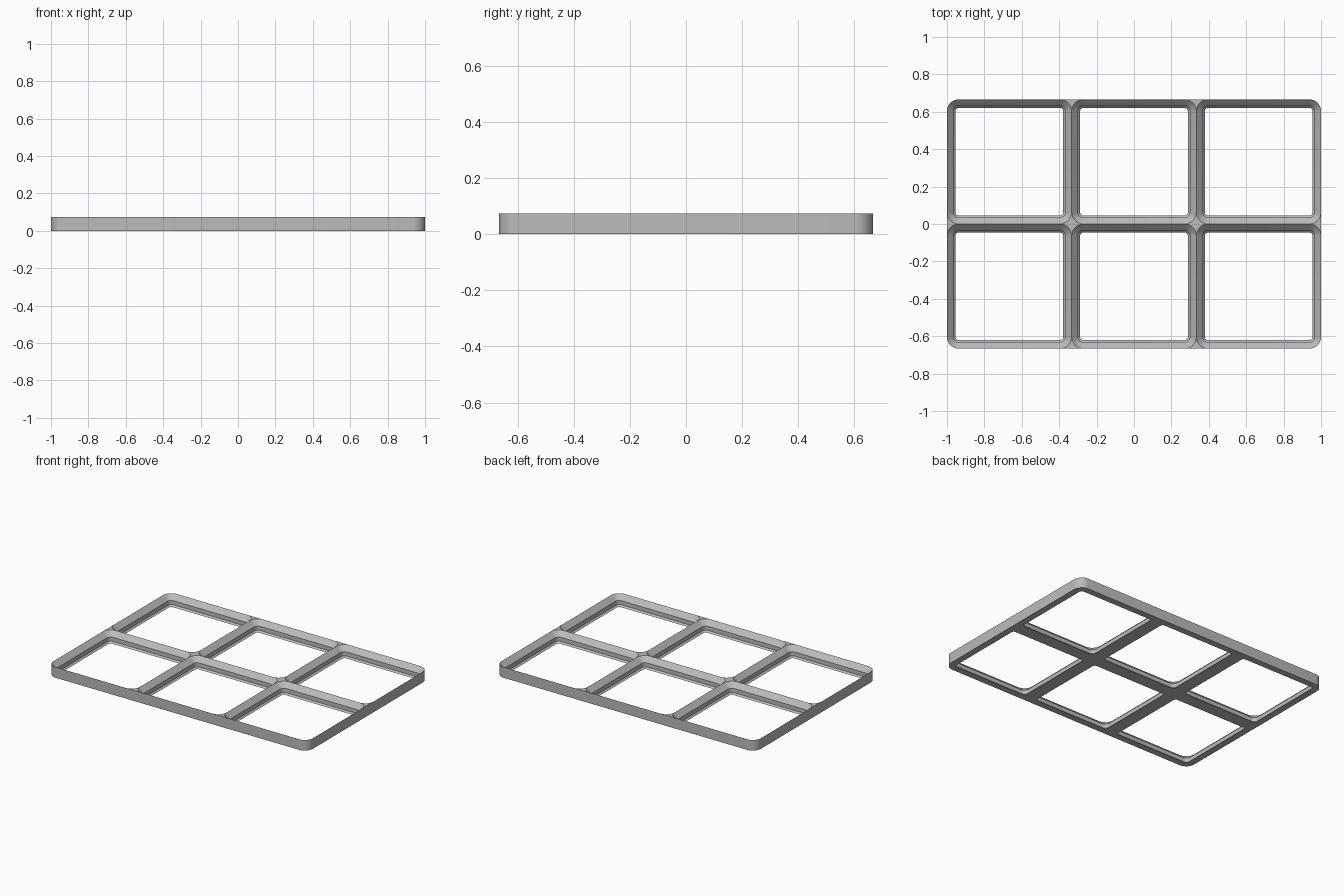
import bpy, bmesh, math

if "Cube" in bpy.data.objects:
    bpy.data.objects.remove(bpy.data.objects["Cube"])

CELL = 2 / 3                 # grid pitch
U = CELL / 42                # profile unit
H = 4.65 * U                 # plate height
R = 4 * U                    # corner radius at the top of each pocket
SEG = 8                      # segments per corner arc
COLS, ROWS = 3, 2
HX, HY = COLS * CELL / 2, ROWS * CELL / 2

# pocket wall profile: (inset, height), rim to floor opening
PROFILE = [(0, H), (2.15 * U, 2.5 * U), (2.15 * U, 0.7 * U), (2.85 * U, 0)]

bm = bmesh.new()
cache = {}


def vert(p):
    key = tuple(round(c, 5) for c in p)
    if key not in cache:
        cache[key] = bm.verts.new(p)
    return cache[key]


def face(points):
    vs = list(dict.fromkeys(vert(p) for p in points))
    if len(vs) > 2 and bm.faces.get(vs) is None:
        bm.faces.new(vs)


def loop(cx, cy, inset, z, square=lambda x, y: False):
    """Rounded square; corners chosen by `square` collapse to one point."""
    pts, half = [], CELL / 2 - inset
    for k, (sx, sy) in enumerate([(1, 1), (-1, 1), (-1, -1), (1, -1)]):
        r = 0 if square(cx + sx * half, cy + sy * half) else R - inset
        for i in range(SEG + 1):
            a = math.pi / 2 * (k + i / SEG)
            pts.append((cx + sx * (half - r) + r * math.cos(a),
                        cy + sy * (half - r) + r * math.sin(a), z))
    return pts


def bridge(a, b, keep=lambda i, j: True):
    for i in range(len(a)):
        j = (i + 1) % len(a)
        if keep(i, j):
            face([a[i], a[j], b[j], b[i]])


def inner_corner(x, y):
    return not (abs(abs(x) - HX) < 1e-4 and abs(abs(y) - HY) < 1e-4)


for c in range(COLS):
    for r in range(ROWS):
        cx, cy = (c + 0.5) * CELL - HX, (r + 0.5) * CELL - HY
        rings = [loop(cx, cy, d, z) for d, z in PROFILE]
        low = loop(cx, cy, 0, 0, inner_corner)
        top = loop(cx, cy, 0, H, inner_corner)

        # outer wall exists only along the plate border
        def on_border(i, j):
            x, y = (low[i][0] + low[j][0]) / 2, (low[i][1] + low[j][1]) / 2
            in_corner = abs(x) > HX - R and abs(y) > HY - R
            return in_corner or abs(abs(x) - HX) < 1e-4 or abs(abs(y) - HY) < 1e-4

        bridge(low, top, on_border)      # outer wall
        # flat tips where pocket corners meet, as fans from the cell corner
        for k in range(4):
            for i in range(k * (SEG + 1), k * (SEG + 1) + SEG):
                face([top[i], top[i + 1], rings[0][i + 1], rings[0][i]])
        # split rim edges so walls match the pocket corners
        for a, b in zip(rings, rings[1:]):
            bridge(a, b)                 # stepped pocket wall
        bridge(rings[-1], low)           # underside

bmesh.ops.recalc_face_normals(bm, faces=bm.faces[:])
mesh = bpy.data.meshes.new("grid_baseplate")
bm.to_mesh(mesh)
bm.free()
plate = bpy.data.objects.new("grid_baseplate", mesh)
bpy.context.collection.objects.link(plate)

grey = bpy.data.materials.new("plain grey")
grey.diffuse_color = (0.5, 0.5, 0.5, 1)
grey.use_nodes = True
grey.node_tree.nodes["Principled BSDF"].inputs["Base Color"].default_value = grey.diffuse_color
mesh.materials.append(grey)

bpy.context.view_layer.objects.active = plate
plate.select_set(True)
bpy.ops.object.shade_smooth_by_angle(angle=math.radians(30))
